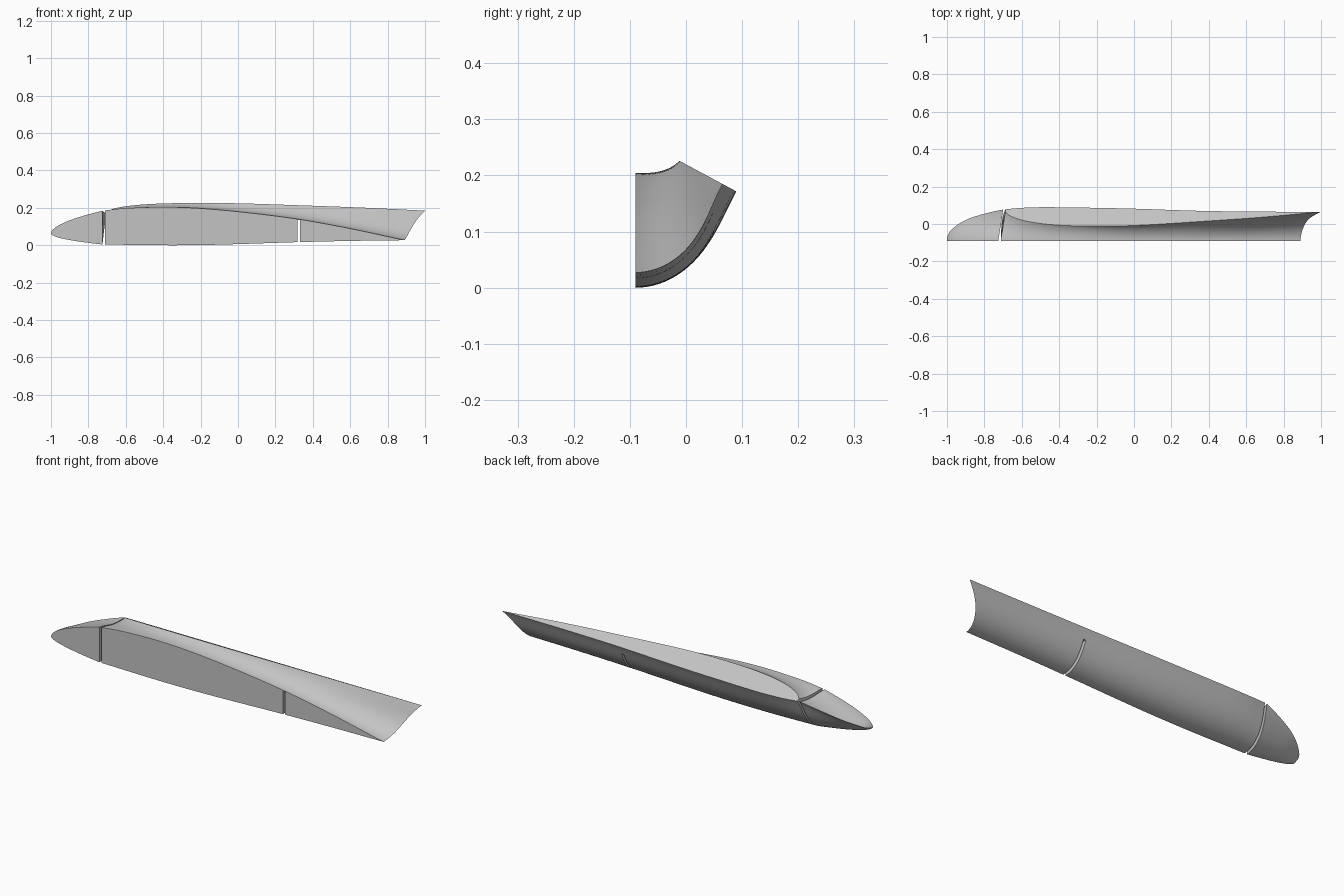
import bpy, bmesh, math

if "Cube" in bpy.data.objects:
    bpy.data.objects.remove(bpy.data.objects["Cube"])

AXIS_Y, AXIS_Z = -0.09, 0.268      # axis the shell is swept around
SECTOR = math.radians(61.8)        # angle from the flat side to the slanted facet
ARC = 28                           # segments around the sector

grey = bpy.data.materials.new("plain grey")
grey.use_nodes = True
grey.diffuse_color = (0.55, 0.55, 0.55, 1)
grey.node_tree.nodes["Principled BSDF"].inputs["Base Color"].default_value = (0.55, 0.55, 0.55, 1)


def curve(*pts):
    """Smooth curve through (x, value) points."""
    n = len(pts)

    def slope(i):
        a, b = pts[max(i - 1, 0)], pts[min(i + 1, n - 1)]
        return (b[1] - a[1]) / (b[0] - a[0])

    def value(x):
        x = min(max(x, pts[0][0]), pts[-1][0])
        i = next((k for k in range(n - 2) if x <= pts[k + 1][0]), n - 2)
        (xa, a), (xb, b) = pts[i], pts[i + 1]
        h = xb - xa
        s = (x - xa) / h
        return (a * (1 + 2 * s) * (1 - s) ** 2 + b * s * s * (3 - 2 * s)
                + h * s * (1 - s) * (slope(i) * (1 - s) - slope(i + 1) * s))
    return value


def shell(name, stations, skew, sector, outer, inner, round_in):
    """Solid between an outer and an inner skin; each skin is (flat side, facet) radii."""
    bm = bmesh.new()
    rows = []
    for x0 in stations:
        x1 = x0 + skew(x0)
        row = []
        for skin in (outer, inner):
            a, b = skin[0](x0), skin[1](x1)
            pts = []
            for k in range(ARC + 1):
                t = k / ARC
                ease = (1 - math.cos(math.pi * t)) / 2
                if skin is inner:
                    w = round_in(x0)
                    ease = ease * (1 - w) + t ** 2.2 * w
                r, ang = a + (b - a) * ease, sector(x1) * t
                pts.append(bm.verts.new((x0 + (x1 - x0) * t ** 1.6,
                                         AXIS_Y + r * math.sin(ang),
                                         AXIS_Z - r * math.cos(ang))))
            row.append(pts)
        rows.append(row)
    # skins, flat side and facet
    for (o1, i1), (o2, i2) in zip(rows, rows[1:]):
        loop1, loop2 = o1 + i1[::-1], o2 + i2[::-1]
        for k in range(len(loop1)):
            j = (k + 1) % len(loop1)
            bm.faces.new((loop1[k], loop1[j], loop2[j], loop2[k]))
    # end caps
    for o, i in (rows[0], rows[-1]):
        for k in range(ARC):
            bm.faces.new((o[k], o[k + 1], i[k + 1], i[k]))
    bmesh.ops.remove_doubles(bm, verts=bm.verts, dist=0.0002)
    bmesh.ops.dissolve_degenerate(bm, edges=bm.edges, dist=0.0001)
    bmesh.ops.recalc_face_normals(bm, faces=bm.faces)
    mesh = bpy.data.meshes.new(name)
    bm.to_mesh(mesh)
    bm.free()
    mesh.materials.append(grey)
    obj = bpy.data.objects.new(name, mesh)
    bpy.context.collection.objects.link(obj)
    return obj


def smooth(obj):
    bpy.ops.object.select_all(action='DESELECT')
    obj.select_set(True)
    bpy.context.view_layer.objects.active = obj
    bpy.ops.object.shade_smooth_by_angle(angle=math.radians(30))


# Main body: a trough that deepens until it meets the outer skin at the rear
START, END = -0.712, 0.89
body = shell(
    "body",
    [START + (END - START) * (k / 70) ** 1.3 for k in range(71)],
    lambda x: 0.024 + 0.086 * (x - START) / (END - START),
    lambda x: SECTOR,
    (curve((START, .264), (-.4, .268), (-.2, .267), (0, .262), (.3, .252), (.6, .245), (END, .241)),
     curve((-.69, .191), (-.6, .200), (-.48, .204), (-.2, .200), (0, .195), (.35, .182), (.67, .177), (1, .176))),
    (curve((START, .082), (-.6, .070), (-.39, .064), (-.2, .071), (.06, .095), (.33, .130), (.6, .179), (END, .241)),
     curve((-.69, .178), (-.665, .153), (-.585, .122), (-.45, .099), (-.24, .089), (0, .093),
           (.35, .117), (.67, .142), (1, .176))),
    lambda x: min(max((0.5 - x) / 1.2, 0), 1))

# Narrow slot through the body, stopping just below the trough
bpy.ops.mesh.primitive_cube_add(size=1, location=(0.325, 0, 0.036))
cutter = bpy.context.object
cutter.name = "slot_cutter"
cutter.scale = (0.013, 0.5, 0.2)
cutter.hide_render = True
cut = body.modifiers.new("slot", 'BOOLEAN')
cut.operation, cut.object, cut.solver = 'DIFFERENCE', cutter, 'EXACT'
bpy.ops.object.select_all(action='DESELECT')
body.select_set(True)
bpy.context.view_layer.objects.active = body
bpy.ops.object.modifier_apply(modifier=cut.name)
bpy.data.objects.remove(cutter)
smooth(body)

# Nose: pointed petal whose skins close along a swept leading edge
TIP, BACK = -1.0, -0.725
lip = curve((TIP, .204), (-.96, .193), (-.88, .188), (-.8, .187), (-.7, .190))
spread = curve((0, 0), (.2, .21), (.364, .36), (.632, .64), (.816, .82), (1, 1))
nose = shell(
    "nose",
    [TIP + (BACK - TIP) * (k / 32) ** 2 for k in range(33)],
    lambda x: 0.025 * (x - TIP) / (BACK - TIP),
    lambda x: SECTOR * spread(math.sqrt(max((x - TIP) / 0.3, 0))),
    (lambda x: .204 + .060 * max((x - TIP) / (BACK - TIP), 0) ** 0.5, lip),
    (lambda x: .204 - .120 * max((x - TIP) / (BACK - TIP), 0) ** 0.55, lip),
    lambda x: 1)
smooth(nose)
